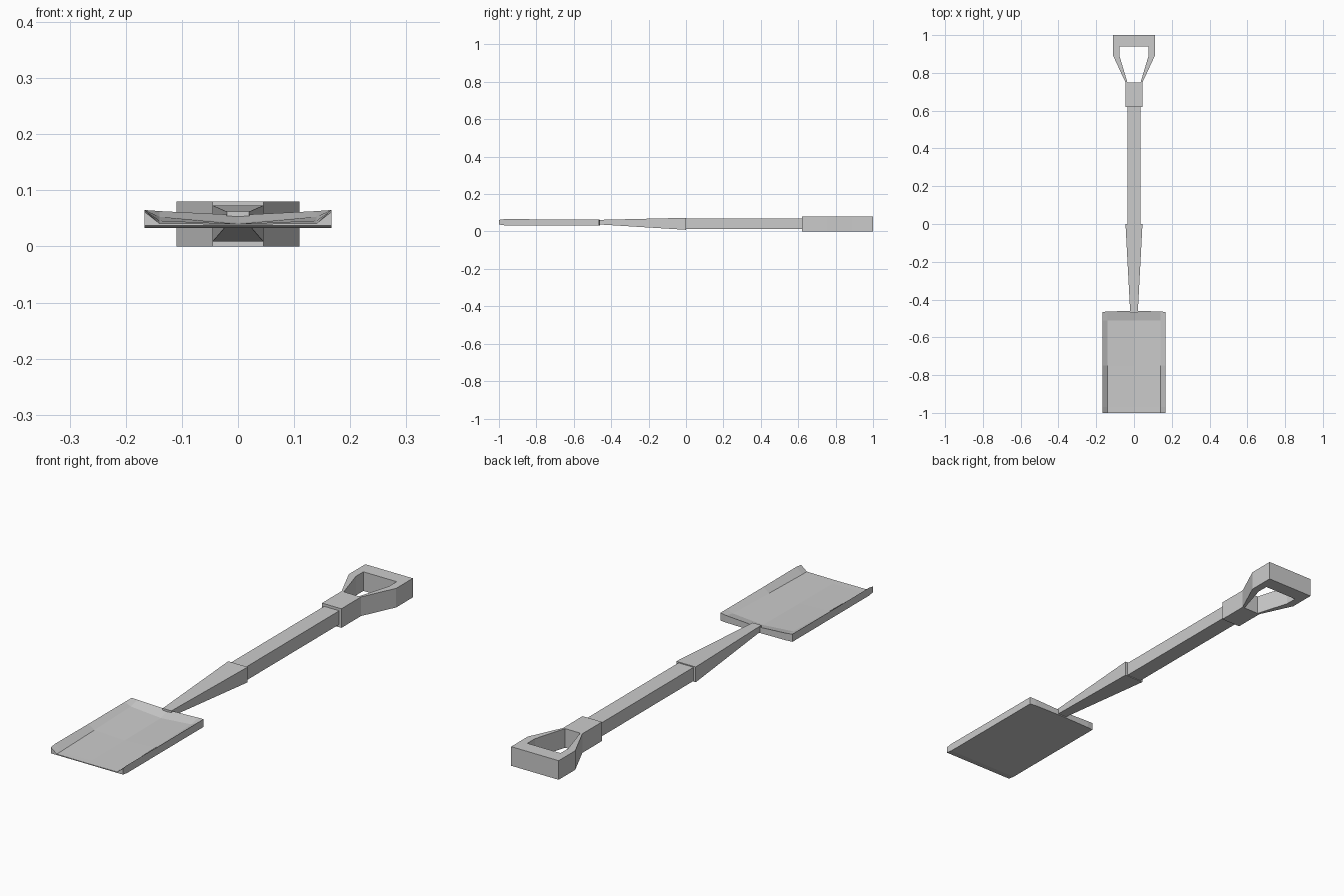
import bpy, bmesh

if "Cube" in bpy.data.objects:
    bpy.data.objects.remove(bpy.data.objects["Cube"])


def finish(name, bm, mirror=False):
    if mirror:
        # open the centre seam before mirroring
        seam = [f for f in bm.faces if all(abs(v.co.x) < 1e-5 for v in f.verts)]
        bmesh.ops.delete(bm, geom=seam, context='FACES_ONLY')
    bmesh.ops.recalc_face_normals(bm, faces=bm.faces[:])
    me = bpy.data.meshes.new(name)
    bm.to_mesh(me)
    bm.free()
    ob = bpy.data.objects.new(name, me)
    bpy.context.collection.objects.link(ob)
    if mirror:
        ob.modifiers.new("mirror", 'MIRROR')
    return ob


def bar(name, start, end):
    """Rectangular bar along y; each end is (y, half width, z low, z high)."""
    bm = bmesh.new()
    rings = [[bm.verts.new(p) for p in ((-w, y, a), (w, y, a), (w, y, b), (-w, y, b))]
             for y, w, a, b in (start, end)]
    for i in range(4):
        j = (i + 1) % 4
        bm.faces.new((rings[0][i], rings[0][j], rings[1][j], rings[1][i]))
    for r in rings:
        bm.faces.new(r)
    return finish(name, bm)


# D-shaped grip with its collar: half outline, extruded and mirrored
outline = [(0, .62), (.045, .62), (.045, .75), (.11, .89), (.11, 1), (0, 1),
           (0, .94), (.077, .94), (.077, .89), (.035, .75), (0, .75)]
bm = bmesh.new()
face = bm.faces.new([bm.verts.new((x, y, 0)) for x, y in outline])
ext = bmesh.ops.extrude_face_region(bm, geom=[face], use_keep_orig=True)
top = [g for g in ext["geom"] if isinstance(g, bmesh.types.BMVert)]
bmesh.ops.translate(bm, verts=top, vec=(0, 0, .08))
finish("grip", bm, mirror=True)

# Shaft and tapered blade socket
bar("shaft", (-.02, .035, .012, .069), (.64, .035, .012, .069))
bar("socket", (-.47, .02, .038, .062), (0, .045, .009, .073))

# Blade: shallow scoop over a flat underside, half grid mirrored
xs = (0, .14, .167)
rows = [  # y, underside z, top z at each x
    (-1.0, .037, (.040, .041, .062)),
    (-.97, .033, (.040, .041, .066)),
    (-.75, .033, (.040, .046, .065)),
    (-.51, .033, (.042, .053, .065)),
    (-.46, .033, (.056, .063, .065)),
]
bm = bmesh.new()
upper, lower = [], []
for k, (y, base, tops) in enumerate(rows):
    bow = [0, .003, .006] if k == len(rows) - 1 else [0, 0, 0]
    upper.append([bm.verts.new((x, y - b, z)) for x, b, z in zip(xs, bow, tops)])
    lower.append([bm.verts.new((x, y - b, base)) for x, b in zip(xs, bow)])
for k in range(len(rows) - 1):
    for grid in (upper, lower):
        for i in range(2):
            bm.faces.new((grid[k][i], grid[k][i + 1], grid[k + 1][i + 1], grid[k + 1][i]))
    bm.faces.new((upper[k][2], lower[k][2], lower[k + 1][2], upper[k + 1][2]))
for k in (0, -1):
    for i in range(2):
        bm.faces.new((upper[k][i], upper[k][i + 1], lower[k][i + 1], lower[k][i]))
finish("blade", bm, mirror=True)
